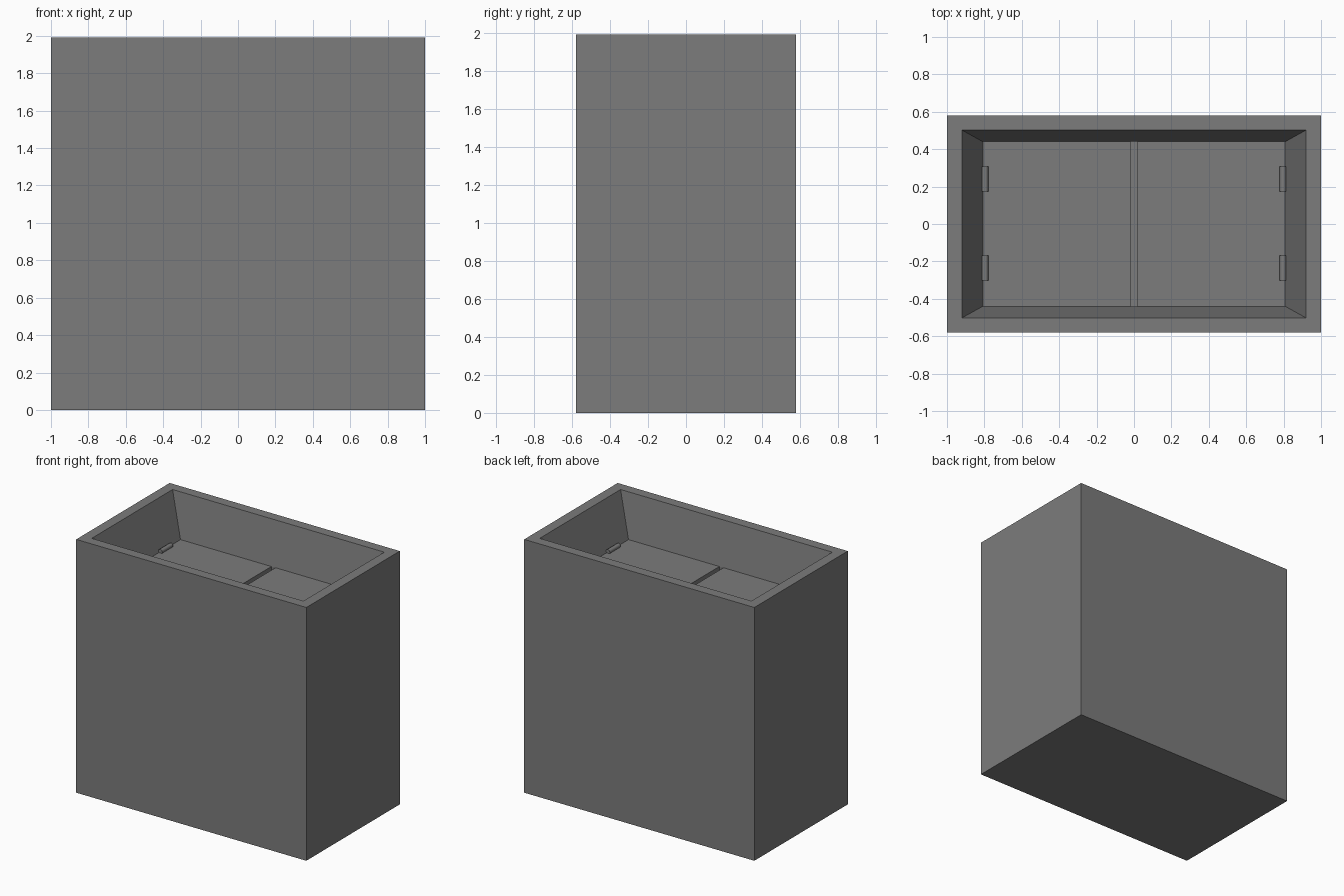
import bpy, bmesh, math
from mathutils import Matrix

if "Cube" in bpy.data.objects:
    bpy.data.objects.remove(bpy.data.objects["Cube"])

grey = bpy.data.materials.new("dark grey")
grey.diffuse_color = (0.2, 0.2, 0.2, 1)
grey.use_nodes = True
grey.node_tree.nodes["Principled BSDF"].inputs["Base Color"].default_value = grey.diffuse_color

HEIGHT, FLOOR, DOOR_T = 1.99, 1.65, 0.05


def finish(bm, name):
    bmesh.ops.recalc_face_normals(bm, faces=bm.faces)
    me = bpy.data.meshes.new(name)
    bm.to_mesh(me)
    bm.free()
    ob = bpy.data.objects.new(name, me)
    bpy.context.collection.objects.link(ob)
    me.materials.append(grey)
    return ob


# Casing: rectangular rings from the base, over the rim and down the tapered recess
rings = [(1.0, 0.58, 0), (1.0, 0.58, HEIGHT), (0.92, 0.502, HEIGHT),
         (0.808, 0.44, FLOOR), (0.808, 0.44, FLOOR - DOOR_T)]
bm = bmesh.new()
loops = [[bm.verts.new((sx * x, sy * y, z))
          for sx, sy in ((-1, -1), (1, -1), (1, 1), (-1, 1))] for x, y, z in rings]
for a, b in zip(loops, loops[1:]):
    for i in range(4):
        j = (i + 1) % 4
        bm.faces.new((a[i], a[j], b[j], b[i]))
bm.faces.new(loops[0])
bm.faces.new(loops[-1])
finish(bm, "casing")

for side, label in ((-1, "left"), (1, "right")):
    # Hatch door, leaving a narrow slot in the middle
    bm = bmesh.new()
    bmesh.ops.create_cube(bm, size=1, matrix=Matrix.Translation(
        (side * 0.413, 0, FLOOR - DOOR_T / 2)) @ Matrix.Diagonal((0.79, 0.88, DOOR_T, 1)))
    finish(bm, label + "_door")

    # Hinge barrels along the outer edge of the door
    for y, end in ((-0.235, "front"), (0.24, "back")):
        bm = bmesh.new()
        bmesh.ops.create_cone(bm, cap_ends=True, segments=16, radius1=0.018,
                              radius2=0.018, depth=0.135,
                              matrix=Matrix.Translation((side * 0.797, y, FLOOR + 0.01))
                              @ Matrix.Rotation(math.pi / 2, 4, 'X'))
        ob = finish(bm, f"{label}_{end}_hinge")
        bpy.ops.object.select_all(action='DESELECT')
        ob.select_set(True)
        bpy.context.view_layer.objects.active = ob
        bpy.ops.object.shade_smooth_by_angle(angle=math.radians(40))
